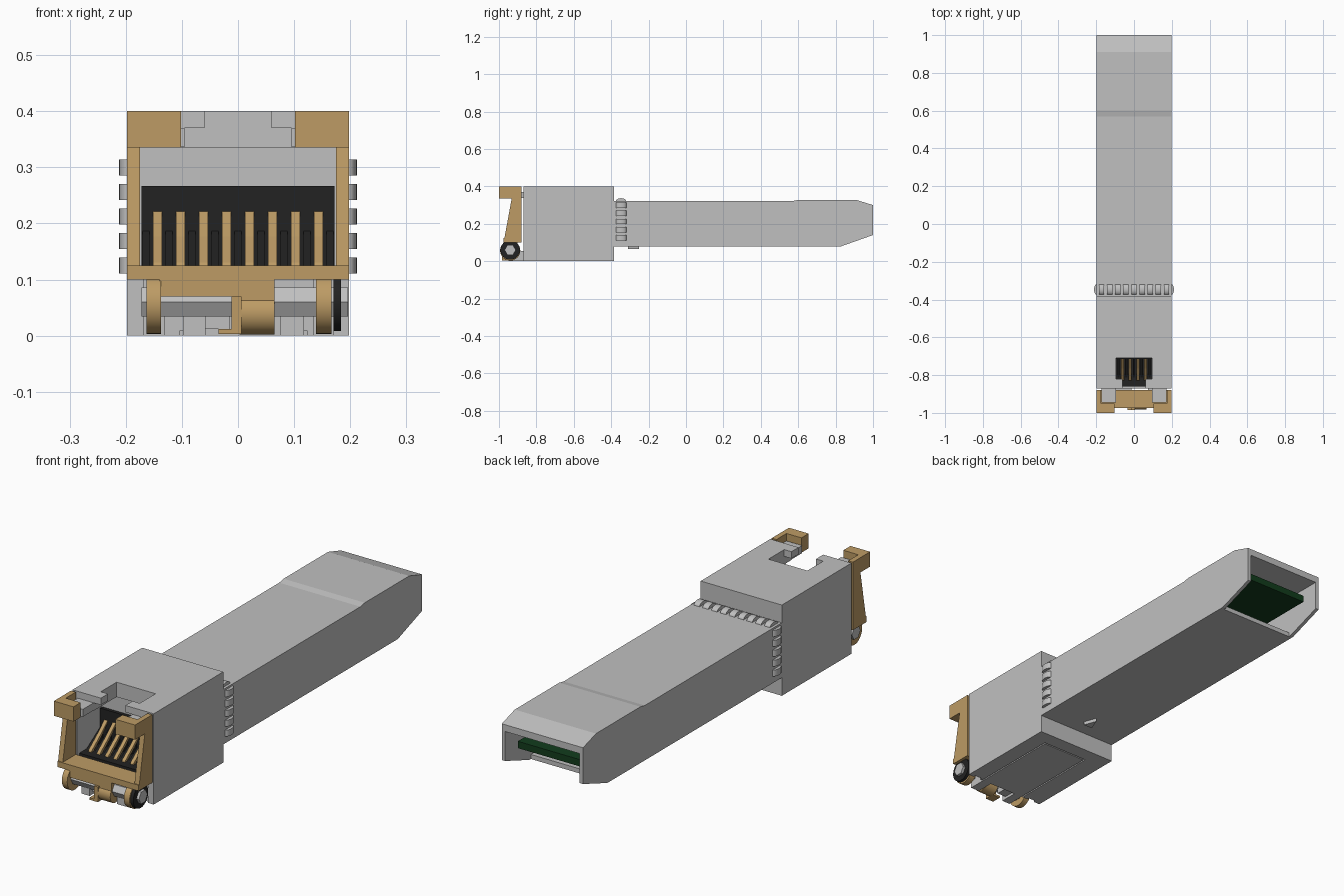
import bpy, bmesh, math
from mathutils import Vector

if "Cube" in bpy.data.objects:
    bpy.data.objects.remove(bpy.data.objects["Cube"])


def mat(name, c):
    m = bpy.data.materials.new(name)
    m.diffuse_color = (*c, 1)
    m.use_nodes = True
    m.node_tree.nodes["Principled BSDF"].inputs["Base Color"].default_value = m.diffuse_color
    return m


GREY = mat("metal_grey", (0.53, 0.53, 0.53))
GOLD = mat("latch_gold", (0.51, 0.33, 0.13))
BLACK = mat("plastic_black", (0.016, 0.016, 0.016))
GREEN = mat("board_green", (0.006, 0.045, 0.012))


def prism(name, pts, lo, hi, m, axis="x"):
    """Extrude a 2D profile: (y, z) along x, (x, y) along z, or (x, z) along y."""
    place = {"x": lambda a, b, t: (t, a, b), "z": lambda a, b, t: (a, b, t),
             "y": lambda a, b, t: (a, t, b)}[axis]
    bm = bmesh.new()
    f = bm.faces.new([bm.verts.new(place(a, b, lo)) for a, b in pts])
    r = bmesh.ops.extrude_face_region(bm, geom=[f])
    d = Vector(place(0, 0, hi - lo))
    bmesh.ops.translate(bm, vec=d, verts=[v for v in r["geom"] if isinstance(v, bmesh.types.BMVert)])
    bmesh.ops.recalc_face_normals(bm, faces=bm.faces)
    me = bpy.data.meshes.new(name)
    bm.to_mesh(me)
    bm.free()
    me.materials.append(m)
    ob = bpy.data.objects.new(name, me)
    bpy.context.collection.objects.link(ob)
    return ob


def box(name, x0, x1, y0, y1, z0, z1, m):
    return prism(name, [(y0, z0), (y1, z0), (y1, z1), (y0, z1)], x0, x1, m)


def rod(name, y, z, r, x0, x1, m, n=32):
    pts = [(y + r * math.cos(2 * math.pi * i / n), z + r * math.sin(2 * math.pi * i / n)) for i in range(n)]
    ob = prism(name, pts, x0, x1, m)
    if n > 8:
        smooth(ob)
    return ob


def smooth(ob):
    bpy.ops.object.select_all(action="DESELECT")
    ob.select_set(True)
    bpy.context.view_layer.objects.active = ob
    bpy.ops.object.shade_smooth_by_angle(angle=math.radians(30))


def cut(ob, *cutters):
    for c in cutters:
        mod = ob.modifiers.new("cut", "BOOLEAN")
        mod.operation, mod.object, mod.solver = "DIFFERENCE", c, "EXACT"
        bpy.context.view_layer.objects.active = ob
        bpy.ops.object.modifier_apply(modifier=mod.name)
        bpy.data.objects.remove(c, do_unlink=True)


# Front housing with socket, T-shaped top notch and underside grooves
housing = box("housing", -0.198, 0.198, -0.87, -0.385, 0, 0.4, GREY)
cut(housing,
    box("socket_cut", -0.175, 0.175, -0.95, -0.70, 0.1, 0.335, GREY),
    box("notch_back_cut", -0.095, 0.095, -0.82, -0.71, 0.3, 0.5, GREY),
    box("notch_front_cut", -0.06, 0.06, -0.95, -0.80, 0.3, 0.5, GREY),
    box("notch_low_cut", -0.095, 0.095, -0.95, -0.80, 0.3, 0.37, GREY),
    box("hinge_cut_left", -0.168, -0.132, -0.95, -0.86, -0.1, 0.12, GREY),
    box("hinge_cut_right", 0.135, 0.17, -0.95, -0.86, -0.1, 0.12, GREY),
    box("groove_left", -0.104, -0.098, -0.95, -0.45, -0.1, 0.008, GREY),
    box("groove_right", 0.118, 0.124, -0.95, -0.45, -0.1, 0.008, GREY),
    box("groove_rear", -0.104, 0.124, -0.456, -0.45, -0.1, 0.008, GREY))

# Tabs on each side of the notch, between the latch arms
for s, side in ((-1, "left"), (1, "right")):
    a, b = sorted((s * 0.095, s * 0.172))
    box("top_tab_" + side, a, b, -0.945, -0.86, 0.337, 0.37, GREY)

# Long rear shell, hollow and open underneath at the end
shell = prism("rear_shell", [(-0.39, 0.08), (0.83, 0.08), (1, 0.14), (1, 0.30), (0.91, 0.328),
                             (0.60, 0.328), (0.57, 0.322), (-0.39, 0.322)], -0.198, 0.198, GREY)
cut(shell, prism("shell_cut", [(0.3, 0.1), (0.82, 0.1), (0.82, 0), (1.1, 0), (1.1, 0.27), (0.3, 0.27)],
                 -0.182, 0.182, GREY))
box("circuit_board", -0.155, 0.155, 0.32, 0.95, 0.185, 0.215, GREEN)

# Arched grounding fingers around the shell
def arc(h):
    return [(-0.347 + 0.028 * math.cos(math.pi * i / 10), h * math.sin(math.pi * i / 10)) for i in range(11)]


for i in range(9):
    x = -0.172 + i * 0.043
    smooth(prism(f"top_finger_{i}", [(y, 0.32 + h) for y, h in arc(0.017)], x - 0.014, x + 0.014, GREY))
for s, side in ((-1, "left"), (1, "right")):
    for i in range(5):
        z = 0.125 + i * 0.0437
        smooth(prism(f"{side}_finger_{i}", [(s * (0.197 + h), y) for y, h in arc(0.015)],
                     z - 0.014, z + 0.014, GREY, "z"))

# Small catch under the shell
prism("catch", [(-0.022, -0.31), (0.022, -0.31), (0, -0.25)], 0.065, 0.085, GREY, "z")

# Socket insert with eight sloping contacts
box("insert_floor", -0.172, 0.172, -0.86, -0.70, 0.09, 0.124, BLACK)
box("insert_back", -0.172, 0.172, -0.715, -0.695, 0.1, 0.267, BLACK)
for i in range(8):
    x = -0.1435 + i * 0.041
    prism(f"contact_{i}", [(-0.83, 0.118), (-0.82, 0.118), (-0.76, 0.165), (-0.71, 0.215),
                           (-0.71, 0.226), (-0.765, 0.177), (-0.825, 0.13)], x - 0.008, x + 0.008, GOLD)
for i in range(9):
    x = -0.164 + i * 0.041
    prism(f"contact_rib_{i}", [(-0.82, 0.12), (-0.71, 0.12), (-0.71, 0.19)], x - 0.006, x + 0.006, BLACK)

# Latch bail: side arms, L-shaped hooks, floor and apron
for s, side in ((-1, "left"), (1, "right")):
    a, b = sorted((s * 0.175, s * 0.198))
    prism("bail_arm_" + side, [(-0.975, 0.1), (-0.88, 0.1), (-0.88, 0.4), (-0.96, 0.4),
                               (-0.96, 0.335), (-0.932, 0.335)], a, b, GOLD)
    a, b = sorted((s * 0.102, s * 0.198))
    box("bail_hook_" + side, a, b, -1, -0.95, 0.335, 0.4, GOLD)
box("bail_floor", -0.198, 0.198, -0.975, -0.88, 0.1, 0.125, GOLD)
box("bail_apron", -0.14, 0.065, -0.975, -0.955, 0.07, 0.105, GOLD)

# Hinge: gold knuckles and hub, grey pin, black ring, grey brackets
HY, HZ = -0.94, 0.057
rod("knuckle_left", HY, HZ, 0.054, -0.163, -0.137, GOLD)
rod("knuckle_right", HY, HZ, 0.054, 0.139, 0.167, GOLD)
rod("hinge_hub", HY - 0.005, 0.04, 0.038, 0.003, 0.065, GOLD)
box("hub_hook", -0.035, 0.006, -0.985, -0.94, 0.003, 0.012, GOLD)
box("hub_hook_side", -0.012, 0.006, -0.985, -0.94, 0.003, 0.07, GOLD)
box("hub_web", 0.003, 0.065, -0.975, -0.90, 0.04, 0.105, GOLD)
rod("hinge_ring", HY, 0.06, 0.052, 0.17, 0.184, BLACK)
rod("hinge_pin", HY, 0.06, 0.03, -0.172, 0.196, GREY, 6)
box("bracket_left", -0.098, -0.058, -0.95, -0.86, 0, 0.055, GREY)
box("bracket_middle", -0.058, -0.014, -0.93, -0.86, 0.012, 0.055, GREY)
box("bracket_right", 0.075, 0.118, -0.95, -0.86, 0, 0.055, GREY)
